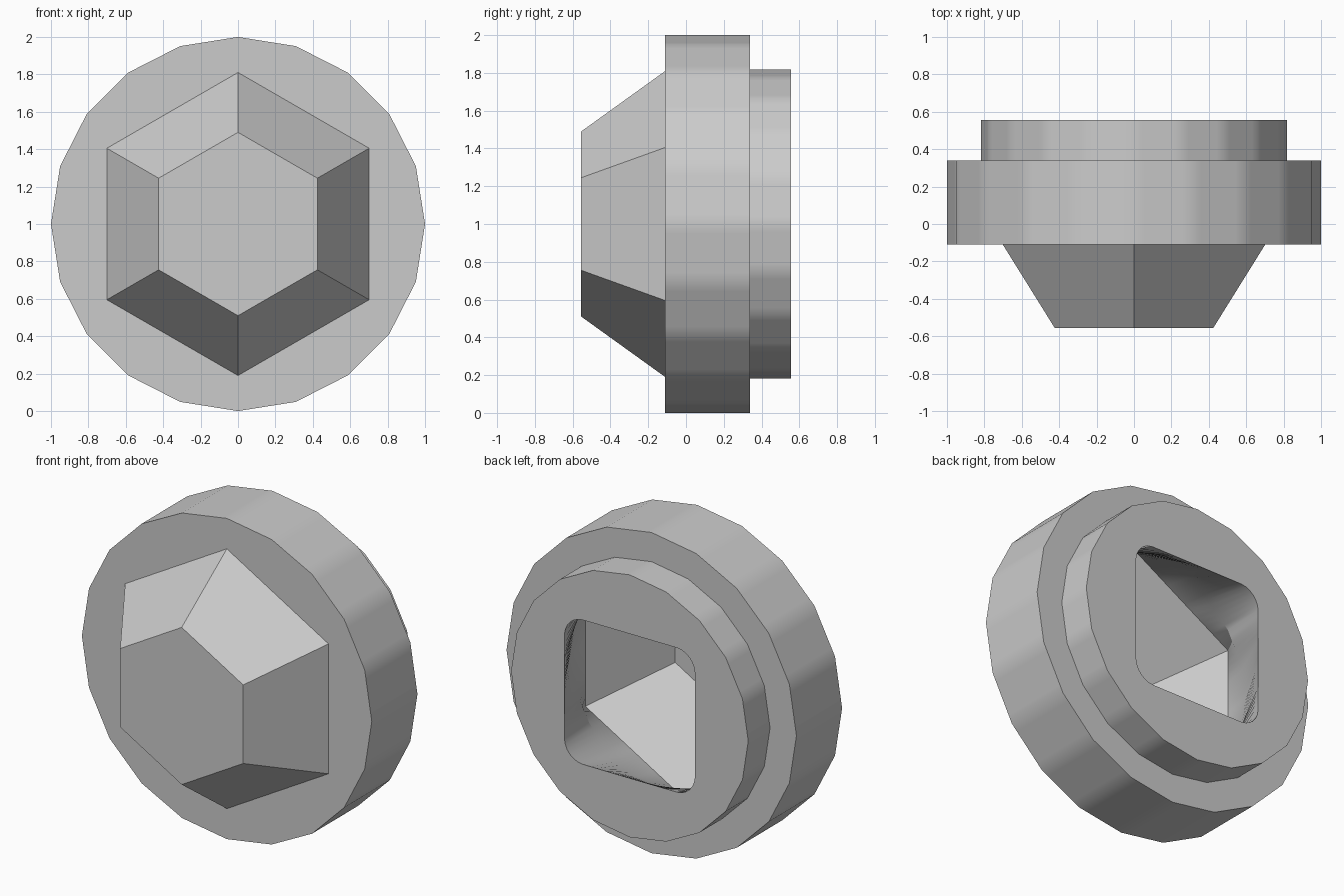
import bpy, bmesh, math

if "Cube" in bpy.data.objects:
    bpy.data.objects.remove(bpy.data.objects["Cube"])

STEPS = 120  # shared samples: divides evenly into 6 and 20 sides


def polygon(sides, radius):
    """Polar radius of a regular polygon with a corner at the top."""
    seg = 2 * math.pi / sides
    return lambda a: radius * math.cos(seg / 2) / math.cos((a + 1e-9) % seg - seg / 2)


def rounded_square(half, corner):
    """Polar radius of a square with rounded corners."""
    def radius(a):
        mn, mx = sorted((abs(math.sin(a)), abs(math.cos(a))))
        c = half - corner
        if half * mn / mx <= c:
            return half / mx
        b = c * (mx + mn)
        return b + math.sqrt(b * b - 2 * c * c + corner * corner)
    return radius


def loft(name, sections):
    """Skin a stack of sections along y and cap both ends."""
    bm = bmesh.new()
    loops = []
    for profile, y in sections:
        ring = []
        for i in range(STEPS):
            a = 2 * math.pi * i / STEPS
            r = profile(a)
            ring.append(bm.verts.new((r * math.sin(a), y, 1 + r * math.cos(a))))
        loops.append(ring)
    for low, high in zip(loops, loops[1:]):
        for i in range(STEPS):
            j = (i + 1) % STEPS
            bm.faces.new((low[i], low[j], high[j], high[i]))
    bm.faces.new(loops[0])
    bm.faces.new(loops[-1])
    bmesh.ops.recalc_face_normals(bm, faces=bm.faces)
    mesh = bpy.data.meshes.new(name)
    bm.to_mesh(mesh)
    bm.free()
    obj = bpy.data.objects.new(name, mesh)
    bpy.context.collection.objects.link(obj)
    bpy.context.view_layer.objects.active = obj
    obj.select_set(True)
    bpy.ops.object.shade_smooth_by_angle(angle=math.radians(25))
    return obj


loft("hollow_hex_cap", [
    # hexagonal nose
    (polygon(6, 0.49), -0.555),
    (polygon(6, 0.81), -0.11),
    # wide disc
    (polygon(20, 1.0), -0.11),
    (polygon(20, 1.0), 0.34),
    # rear collar
    (polygon(20, 0.818), 0.34),
    (polygon(20, 0.818), 0.555),
    # rounded square opening and the hollow behind it
    (rounded_square(0.45, 0.13), 0.555),
    (polygon(20, 0.67), 0.18),
    (polygon(6, 0.81), -0.01),
    (polygon(6, 0.49), -0.50),
])
